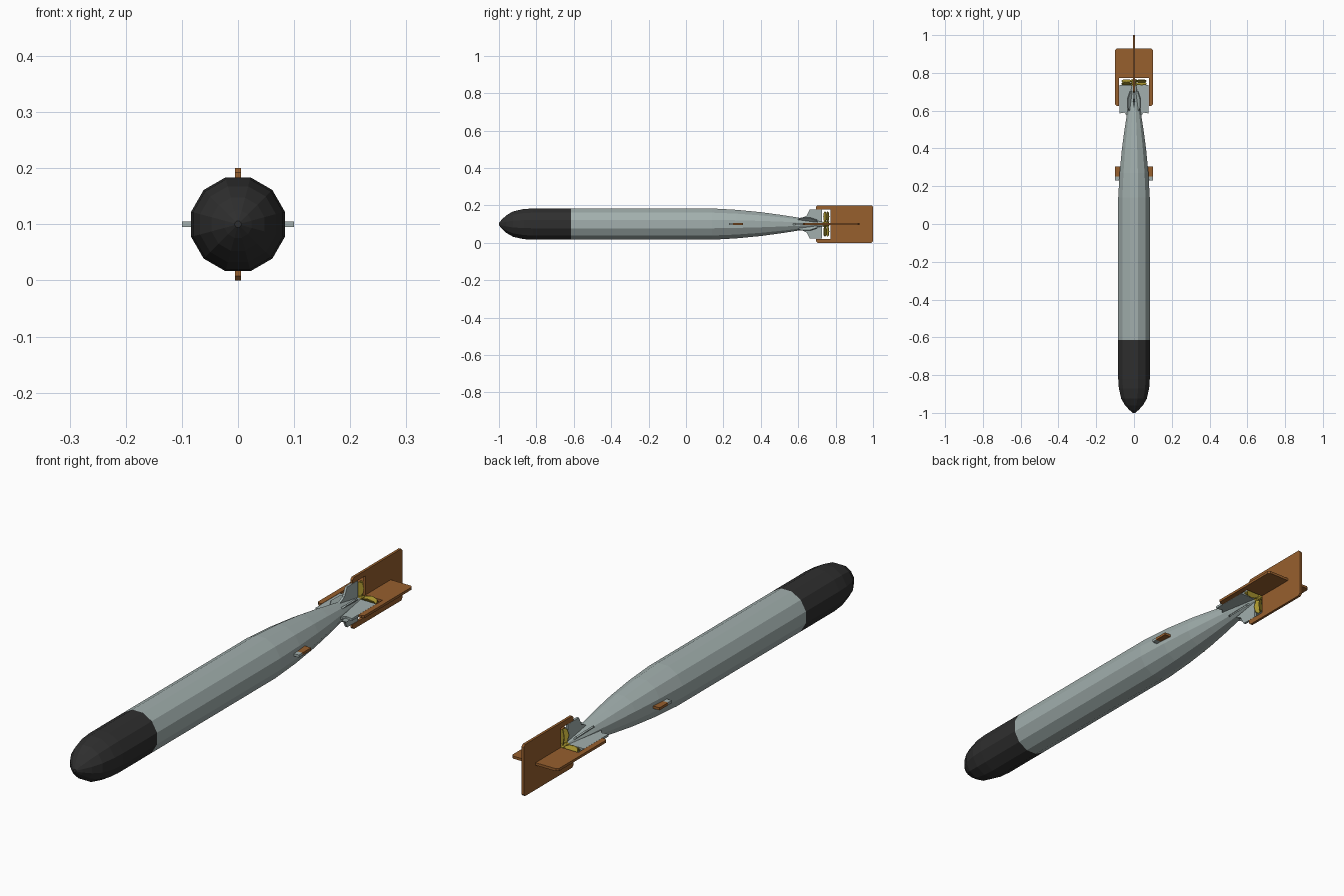
import bpy, bmesh, math
from mathutils import Matrix, Vector

if "Cube" in bpy.data.objects:
    bpy.data.objects.remove(bpy.data.objects["Cube"])

CZ = 0.1  # height of the long axis


def mat(name, rgb):
    m = bpy.data.materials.new(name)
    m.diffuse_color = (*rgb, 1)
    m.use_nodes = True
    m.node_tree.nodes["Principled BSDF"].inputs["Base Color"].default_value = m.diffuse_color
    return m


GREY = mat("hull_grey", (0.36, 0.43, 0.42))
BLACK = mat("nose_black", (0.028, 0.028, 0.028))
BROWN = mat("wood_brown", (0.31, 0.115, 0.027))
BRASS = mat("brass", (0.42, 0.32, 0.03))


def finish(name, bm, material):
    bmesh.ops.recalc_face_normals(bm, faces=bm.faces)
    me = bpy.data.meshes.new(name)
    bm.to_mesh(me)
    bm.free()
    me.materials.append(material)
    ob = bpy.data.objects.new(name, me)
    ob.location.z = CZ
    bpy.context.collection.objects.link(ob)
    return ob


def revolve(name, profile, material, n=12):
    """Faceted solid of revolution around y from (y, radius) points."""
    bm = bmesh.new()
    rings = []
    for y, r in profile:
        rings.append([bm.verts.new((r * math.cos((i + .5) * math.tau / n), y,
                                    r * math.sin((i + .5) * math.tau / n))) for i in range(n)])
    for a, b in zip(rings, rings[1:]):
        for i in range(n):
            j = (i + 1) % n
            bm.faces.new((a[i], a[j], b[j], b[i]))
    bm.faces.new(rings[0])
    bm.faces.new(rings[-1])
    return finish(name, bm, material)


def plate(name, pts, material, thick, angles):
    """Flat (y, radius) outline, extruded and turned around y to each angle."""
    bm = bmesh.new()
    for ang in angles:
        rot = Matrix.Rotation(math.radians(ang), 3, 'Y')
        lo = [bm.verts.new(rot @ Vector((r, y, -thick / 2))) for y, r in pts]
        hi = [bm.verts.new(rot @ Vector((r, y, thick / 2))) for y, r in pts]
        bm.faces.new(lo)
        bm.faces.new(hi)
        for i in range(len(pts)):
            j = (i + 1) % len(pts)
            bm.faces.new((lo[i], lo[j], hi[j], hi[i]))
    return finish(name, bm, material)


# Nose and hull
R = 0.0865
revolve("nose", [(-1, 0.006), (-0.985, 0.025), (-0.96, 0.049), (-0.925, 0.070),
                 (-0.87, 0.083), (-0.82, R), (-0.615, R)], BLACK)
revolve("hull", [(-0.615, R), (0.14, R), (0.27, 0.079), (0.40, 0.066),
                 (0.50, 0.052), (0.60, 0.036), (0.68, 0.021), (0.735, 0.012)], GREY)

# Tail fins
plate("side_tail_fins", [(0.56, 0.03), (0.59, 0.05), (0.585, 0.078), (0.735, 0.078), (0.735, 0.0), (0.6, 0.0)],
      GREY, 0.009, (0, 180))
plate("upright_tail_fins", [(0.59, 0.02), (0.645, 0.045), (0.662, 0.078), (0.728, 0.078), (0.728, 0.0)],
      GREY, 0.009, (90, 270))
# Small diagonal strakes on the tail cone
plate("tail_strakes", [(0.59, 0.03), (0.615, 0.047), (0.665, 0.046), (0.70, 0.03), (0.705, 0.01), (0.62, 0.01)],
      GREY, 0.006, (45, 135, 225, 315))


def wooden_frame(name, front, back, ang):
    """U-shaped wooden plate surrounding fins and propellers."""
    c = 0.008
    half = [(front, 0.079), (front, 0.1 - c), (front + c, 0.1), (back - c, 0.1), (back, 0.1 - c)]
    pts = [(0.772, 0.079)] + half + [(y, -r) for y, r in reversed(half)] + [(0.772, -0.079)]
    plate(name, pts, BROWN, 0.01, (ang,))


wooden_frame("level_stabiliser", 0.625, 0.928, 0)
wooden_frame("upright_stabiliser", 0.695, 1.0, 90)

# Small mid-body fins: grey root, wooden tab
plate("mid_fin_roots", [(0.23, 0.06), (0.23, 0.1), (0.252, 0.1), (0.252, 0.06)], GREY, 0.01, (0, 180))
plate("mid_fin_tabs", [(0.252, 0.06), (0.252, 0.1), (0.305, 0.1), (0.305, 0.06)], BROWN, 0.01, (0, 180))

# Contra-rotating propellers
revolve("propeller_hub", [(0.73, 0.013), (0.758, 0.012), (0.772, 0.004)], BRASS, 8)


def propeller(name, y, pitch, offset):
    bm = bmesh.new()
    for k in range(4):
        turn = Matrix.Rotation(math.radians(offset + 90 * k), 4, 'Y') \
            @ Matrix.Rotation(math.radians(pitch), 4, 'X')
        move = Matrix.Translation((0, y, 0)) @ turn
        outline = [(0.008, -0.007), (0.04, -0.016), (0.062, -0.010),
                   (0.067, 0), (0.062, 0.010), (0.04, 0.016), (0.008, 0.007)]
        lo = [bm.verts.new(move @ Vector((r, -0.0015, w))) for r, w in outline]
        hi = [bm.verts.new(move @ Vector((r, 0.0015, w))) for r, w in outline]
        bm.faces.new(lo)
        bm.faces.new(hi)
        for i in range(len(lo)):
            j = (i + 1) % len(lo)
            bm.faces.new((lo[i], lo[j], hi[j], hi[i]))
    finish(name, bm, BRASS)


propeller("front_propeller", 0.743, 30, 0)
propeller("rear_propeller", 0.757, -30, 0)
